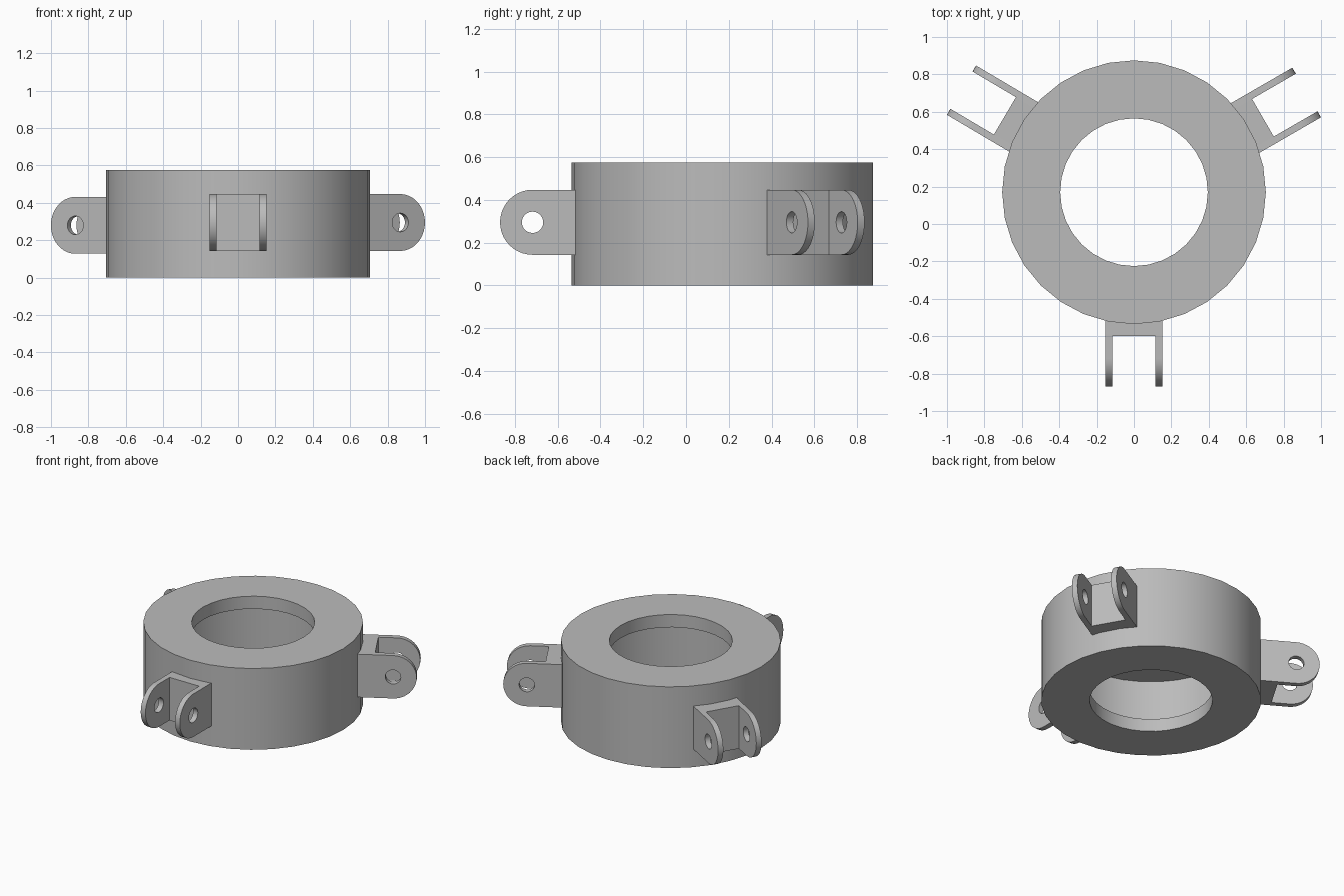
import bpy, bmesh, math
from mathutils import Matrix, Vector

cube = bpy.data.objects.get("Cube")
if cube:
    bpy.data.objects.remove(cube, do_unlink=True)

grey = bpy.data.materials.new("plain grey")
grey.use_nodes = True
COLOR = (0.5, 0.5, 0.5, 1)
grey.diffuse_color = COLOR
grey.node_tree.nodes["Principled BSDF"].inputs["Base Color"].default_value = COLOR

CENTER = Vector((0, 0.17, 0))
HEIGHT, OUTER, BORE, CAVITY, LIP = 0.575, 0.705, 0.395, 0.6, 0.09
HALF_W, HALF_H, CHEEK, HOLE = 0.153, 0.152, 0.037, 0.05


def finish(bm, name):
    bmesh.ops.recalc_face_normals(bm, faces=bm.faces)
    mesh = bpy.data.meshes.new(name)
    bm.to_mesh(mesh)
    bm.free()
    mesh.materials.append(grey)
    obj = bpy.data.objects.new(name, mesh)
    bpy.context.collection.objects.link(obj)
    bpy.ops.object.select_all(action="DESELECT")
    obj.select_set(True)
    bpy.context.view_layer.objects.active = obj
    bpy.ops.object.shade_smooth_by_angle(angle=math.radians(30))
    return obj


def add_loop(bm, points):
    verts = [bm.verts.new(p) for p in points]
    return [bm.edges.new((v, verts[(i + 1) % len(verts)])) for i, v in enumerate(verts)]


# Ring: a C-shaped section turned around the axis, open towards the bore
def make_ring():
    section = [(BORE, 0), (OUTER, 0), (OUTER, HEIGHT), (BORE, HEIGHT),
               (BORE, HEIGHT - LIP), (CAVITY, HEIGHT - LIP), (CAVITY, LIP), (BORE, LIP)]
    bm = bmesh.new()
    edges = add_loop(bm, [(r, 0, z) for r, z in section])
    bmesh.ops.spin(bm, geom=edges, cent=(0, 0, 0), axis=(0, 0, 1),
                   angle=math.tau, steps=32, use_merge=True)
    bmesh.ops.remove_doubles(bm, verts=bm.verts, dist=0.0001)
    finish(bm, "ring").location = CENTER


# Bracket: two round-ended cheeks with pin holes, joined by a bridge block
def make_bracket(name, angle, reach, z):
    start, pivot, floor = 0.67 - reach, 0.888, 0.77
    bm = bmesh.new()
    for x in (-HALF_W, HALF_W - CHEEK):
        arc = [math.pi * (i / 20 - 0.5) for i in range(21)]
        outline = [(x, -start, HALF_H), (x, -start, -HALF_H)]
        outline += [(x, -pivot - HALF_H * math.cos(a), HALF_H * math.sin(a)) for a in arc]
        ring = [math.tau * i / 24 for i in range(24)]
        hole = [(x, -pivot + HOLE * math.cos(a), HOLE * math.sin(a)) for a in ring]
        edges = add_loop(bm, outline) + add_loop(bm, hole)
        filled = bmesh.ops.triangle_fill(bm, use_beauty=True, edges=edges)
        faces = [f for f in filled["geom"] if isinstance(f, bmesh.types.BMFace)]
        moved = bmesh.ops.extrude_face_region(bm, geom=faces, use_keep_orig=True)
        verts = [v for v in moved["geom"] if isinstance(v, bmesh.types.BMVert)]
        bmesh.ops.translate(bm, verts=verts, vec=(CHEEK, 0, 0))
    size = (2 * (HALF_W - CHEEK), floor - start, 2 * HALF_H)
    place = Matrix.Translation((0, -(floor + start) / 2, 0)) @ Matrix.Diagonal((*size, 1))
    bmesh.ops.create_cube(bm, size=1, matrix=place)
    bmesh.ops.translate(bm, verts=bm.verts, vec=(0, -reach, 0))
    obj = finish(bm, name)
    obj.rotation_euler.z = math.radians(angle)
    obj.location = CENTER + Vector((0, 0, z))


make_ring()
make_bracket("front_bracket", 0, 0, 0.295)
make_bracket("left_bracket", 120, 0.026, 0.295)
make_bracket("right_bracket", 239.4, 0.032, 0.28)
